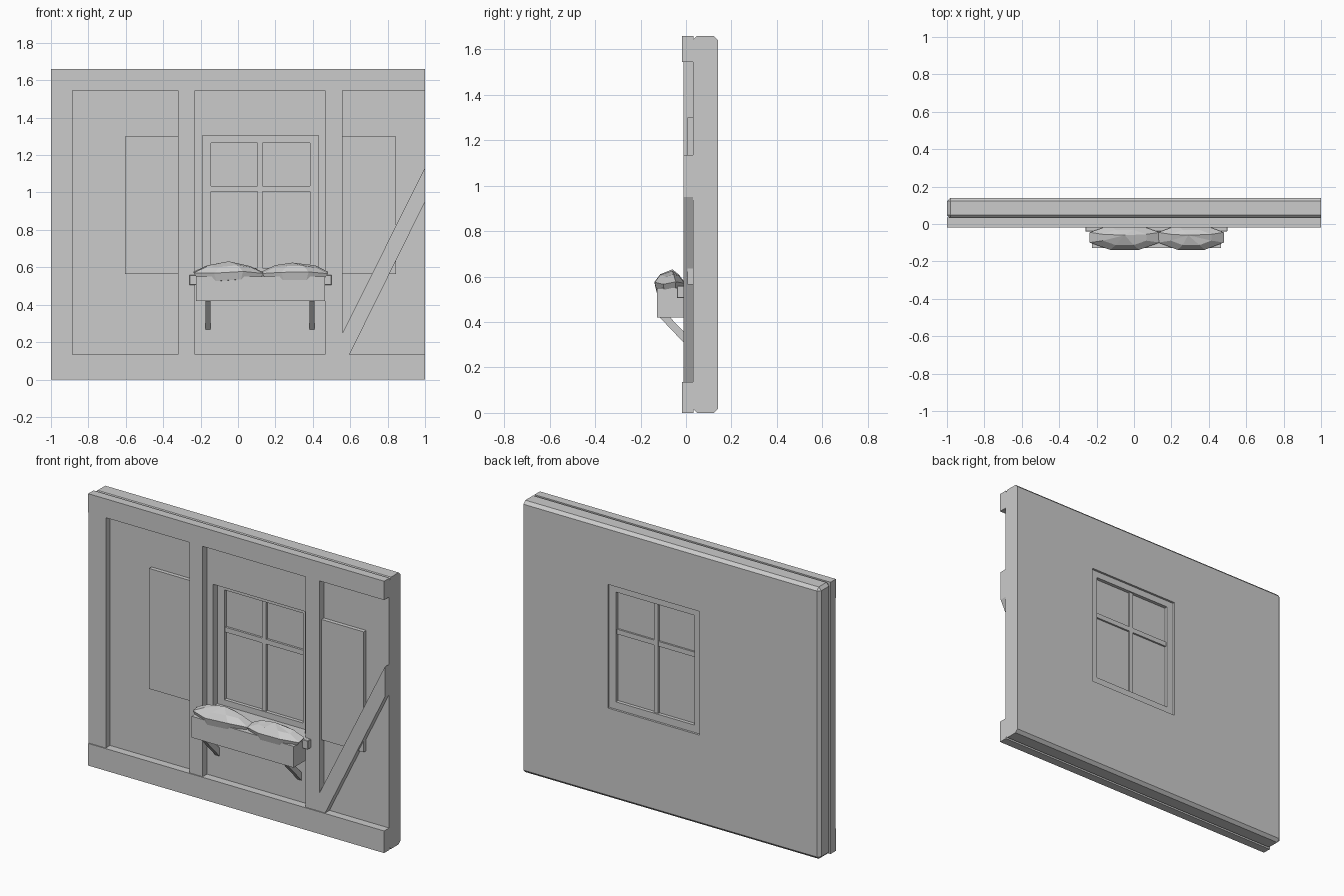
import bpy, bmesh, math

if "Cube" in bpy.data.objects:
    bpy.data.objects.remove(bpy.data.objects["Cube"])


def finish(bm, name):
    bmesh.ops.recalc_face_normals(bm, faces=bm.faces[:])
    mesh = bpy.data.meshes.new(name)
    bm.to_mesh(mesh)
    bm.free()
    ob = bpy.data.objects.new(name, mesh)
    bpy.context.collection.objects.link(ob)
    return ob


def box_bm(x0, x1, y0, y1, z0, z1):
    bm = bmesh.new()
    bmesh.ops.create_cube(bm, size=1)
    for v in bm.verts:
        v.co = (x1 if v.co.x > 0 else x0, y1 if v.co.y > 0 else y0, z1 if v.co.z > 0 else z0)
    return bm


def box(name, *dims, bevel=0.0):
    bm = box_bm(*dims)
    if bevel:
        bmesh.ops.bevel(bm, geom=bm.edges[:], offset=bevel, segments=1, affect='EDGES')
    return finish(bm, name)


def prism(name, pts, a, b, axis):
    """Extrude a profile along y (pts are x,z) or along x (pts are y,z)."""
    bm = bmesh.new()
    place = (lambda p, t: (p[0], t, p[1])) if axis == 'y' else (lambda p, t: (t, p[0], p[1]))
    lo = [bm.verts.new(place(p, a)) for p in pts]
    hi = [bm.verts.new(place(p, b)) for p in pts]
    bm.faces.new(lo)
    bm.faces.new(hi)
    for i in range(len(pts)):
        j = (i + 1) % len(pts)
        bm.faces.new((lo[i], lo[j], hi[j], hi[i]))
    return finish(bm, name)


# Wall slab, chamfered except at its right end, with a window opening
bm = box_bm(-1, 1, 0.03, 0.14, 0, 1.66)
edges = [e for e in bm.edges if not all(v.co.x > 0.99 for v in e.verts)]
bmesh.ops.bevel(bm, geom=edges, offset=0.018, segments=1, affect='EDGES')
wall = finish(bm, "wall_slab")
cutter = box("window_cutter", -0.19, 0.43, -0.1, 0.3, 0.55, 1.305)
mod = wall.modifiers.new("opening", 'BOOLEAN')
mod.object = cutter
mod.operation = 'DIFFERENCE'
mod.solver = 'EXACT'
bpy.context.view_layer.objects.active = wall
bpy.ops.object.modifier_apply(modifier=mod.name)
bpy.data.objects.remove(cutter)

# Timber frame
box("bottom_beam", -1, 1, -0.018, 0.034, 0, 0.135)
box("top_beam", -1, 1, -0.018, 0.034, 1.545, 1.66)
for name, x0, x1 in (("left_post", -1, -0.885), ("window_post_left", -0.32, -0.23),
                     ("window_post_right", 0.465, 0.56)):
    box(name, x0, x1, -0.012, 0.034, 0.13, 1.55)
prism("diagonal_brace", [(1, 1.135), (1, 0.95), (0.597, 0.135), (0.555, 0.135), (0.555, 0.24)],
      -0.012, 0.034, 'y')

# Shutters, tucked behind the posts
box("shutter_left", -0.605, -0.26, 0.006, 0.034, 0.565, 1.3)
box("shutter_right", 0.5, 0.845, 0.006, 0.034, 0.565, 1.3)

# Window frame, glazing bars and glass
for name, x0, x1, z0, z1 in (
        ("frame_left", -0.19, -0.145, 0.55, 1.305), ("frame_right", 0.385, 0.43, 0.55, 1.305),
        ("frame_top", -0.145, 0.385, 1.265, 1.305), ("frame_bottom", -0.145, 0.385, 0.55, 0.595)):
    box(name, x0, x1, 0.075, 0.127, z0, z1)
box("bar_upright", 0.105, 0.132, 0.082, 0.118, 0.595, 1.265)
box("bar_level", -0.145, 0.385, 0.083, 0.117, 1.005, 1.035)
box("glass", -0.145, 0.385, 0.096, 0.106, 0.595, 1.265)

# Sill and planter box
box("window_sill", -0.26, 0.5, -0.04, 0.076, 0.505, 0.56, bevel=0.003)
box("planter_box", -0.225, 0.465, -0.127, -0.012, 0.42, 0.55)

# Diagonal brackets below the planter
for side, cx in (("left", -0.16), ("right", 0.395)):
    prism("bracket_" + side, [(-0.12, 0.425), (-0.075, 0.425), (0.032, 0.315), (0.032, 0.265)],
          cx - 0.014, cx + 0.014, 'x')


# Faceted plant mounds
def mound(name, cx, rx, peak, dx):
    bm = bmesh.new()
    n = 8
    rings = []
    for scale, dz in ((0.85, 0.53), (1.0, 0.572), (0.62, 0.605)):
        ring = []
        for i in range(n):
            a = 2 * math.pi * (i + 0.5) / n
            ring.append(bm.verts.new((cx + rx * scale * math.cos(a) / math.cos(math.pi / n),
                                      -0.072 + 0.066 * scale * math.sin(a) / math.cos(math.pi / n),
                                      dz + 0.006 * math.sin(3 * a + cx * 20))))
        rings.append(ring)
    top = bm.verts.new((cx + dx, -0.06, peak))
    bm.faces.new(rings[0])
    for lo, hi in zip(rings, rings[1:]):
        for i in range(n):
            j = (i + 1) % n
            bm.faces.new((lo[i], lo[j], hi[j], hi[i]))
    for i in range(n):
        bm.faces.new((rings[2][i], rings[2][(i + 1) % n], top))
    finish(bm, name)


mound("plant_left", -0.05, 0.187, 0.632, 0.0)
mound("plant_right", 0.305, 0.175, 0.625, -0.015)
